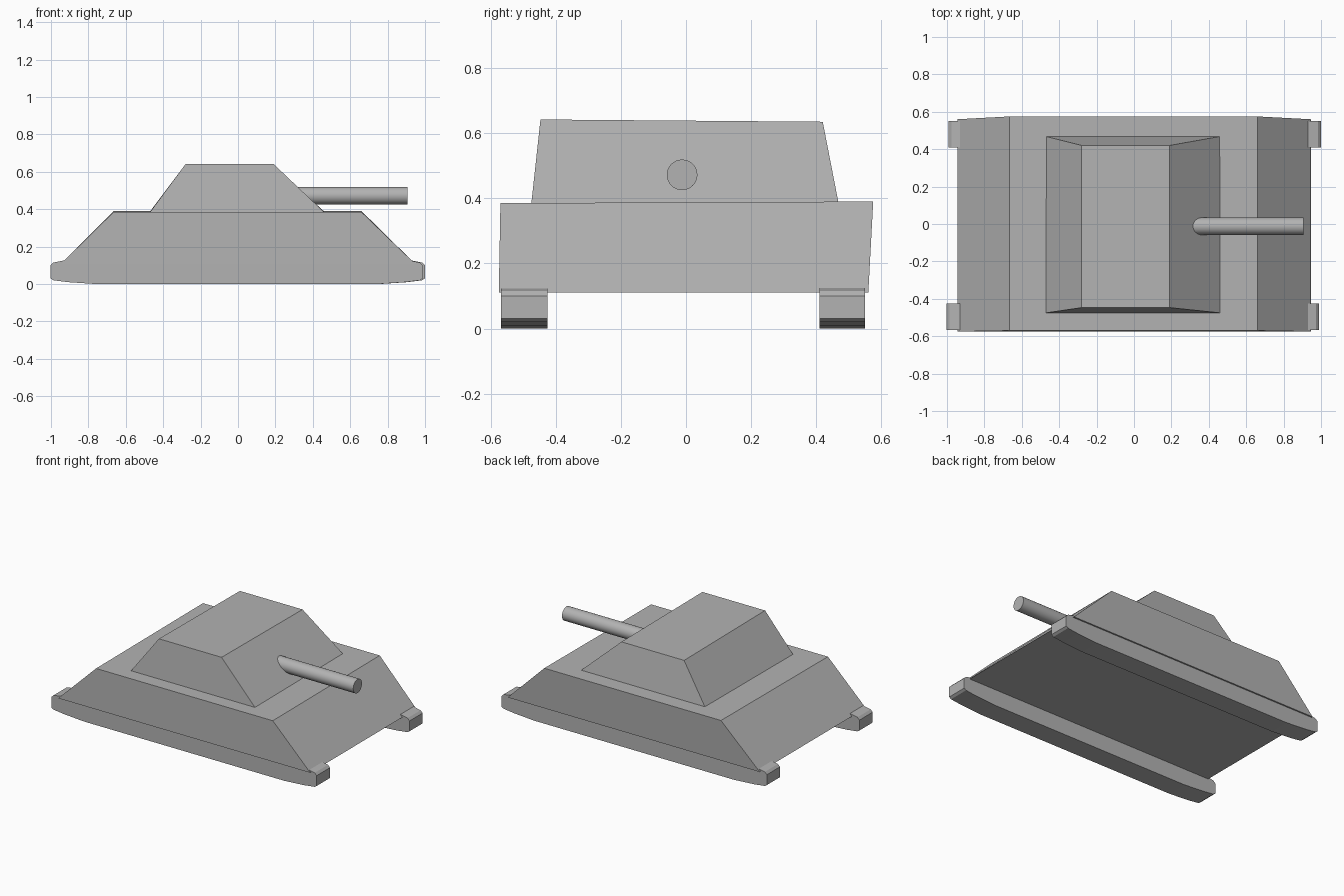
import bpy
import bmesh
from math import pi
from mathutils import Matrix

if "Cube" in bpy.data.objects:
    bpy.data.objects.remove(bpy.data.objects["Cube"])

GREY = (0.45, 0.45, 0.45, 1)
grey = bpy.data.materials.new("plain grey")
grey.use_nodes = True
grey.diffuse_color = GREY
grey.node_tree.nodes["Principled BSDF"].inputs["Base Color"].default_value = GREY


def add_object(name, bm):
    bmesh.ops.recalc_face_normals(bm, faces=bm.faces)
    mesh = bpy.data.meshes.new(name)
    bm.to_mesh(mesh)
    bm.free()
    mesh.materials.append(grey)
    obj = bpy.data.objects.new(name, mesh)
    bpy.context.collection.objects.link(obj)
    return obj


def frustum(name, bottom, top):
    """Tapered block; each end is (x0, x1, y0, y1, z at y0, z at y1)."""
    bm = bmesh.new()
    rings = []
    for x0, x1, y0, y1, z0, z1 in (bottom, top):
        corners = ((x0, y0, z0), (x1, y0, z0), (x1, y1, z1), (x0, y1, z1))
        rings.append([bm.verts.new(c) for c in corners])
    low, high = rings
    bm.faces.new(low)
    bm.faces.new(high)
    for i in range(4):
        j = (i + 1) % 4
        bm.faces.new((low[i], low[j], high[j], high[i]))
    return add_object(name, bm)


def track(name, y0, y1, shift):
    """Long runner with rounded ends, extruded across its width."""
    half = [(0.93, 0.125), (0.98, 0.115), (0.995, 0.1), (0.995, 0.03),
            (0.98, 0.02), (0.9, 0.01), (0.75, 0.0)]
    outline = half + [(-x, z) for x, z in reversed(half)]
    bm = bmesh.new()
    face = bm.faces.new([bm.verts.new((x + shift, y0, z)) for x, z in outline])
    result = bmesh.ops.extrude_face_region(bm, geom=[face])
    moved = [g for g in result["geom"] if isinstance(g, bmesh.types.BMVert)]
    bmesh.ops.translate(bm, verts=moved, vec=(0, y1 - y0, 0))
    return add_object(name, bm)


# Hull and turret
frustum("hull", (-0.945, 0.945, -0.575, 0.56, 0.11, 0.11),
        (-0.665, 0.66, -0.57, 0.575, 0.385, 0.39))
frustum("turret", (-0.47, 0.46, -0.475, 0.468, 0.385, 0.388),
        (-0.28, 0.19, -0.447, 0.42, 0.642, 0.635))

# Tracks
track("front_track", -0.568, -0.426, -0.007)
track("back_track", 0.41, 0.55, 0.004)

# Gun barrel, rooted inside the turret
bm = bmesh.new()
bmesh.ops.create_cone(bm, cap_ends=True, segments=32, radius1=0.047,
                      radius2=0.047, depth=0.705,
                      matrix=Matrix.Translation((0.5525, -0.012, 0.472))
                      @ Matrix.Rotation(pi / 2, 4, "Y"))
barrel = add_object("gun_barrel", bm)
bpy.context.view_layer.objects.active = barrel
barrel.select_set(True)
bpy.ops.object.shade_smooth_by_angle()
